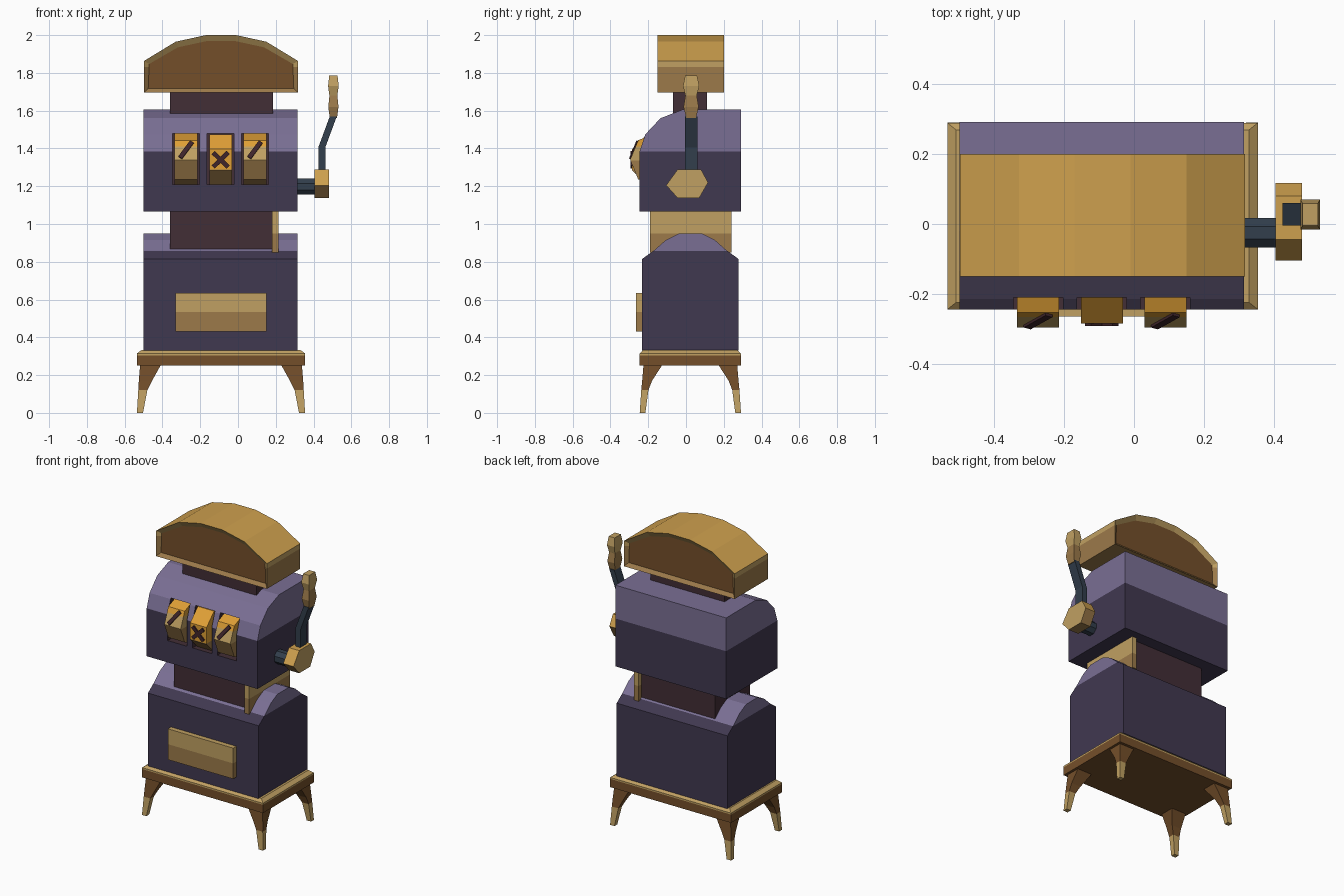
import bpy, bmesh, math
from mathutils import Vector, Matrix

if "Cube" in bpy.data.objects:
    bpy.data.objects.remove(bpy.data.objects["Cube"])

CX, CY = -0.09, 0.023          # centre of the cabinet


def mat(name, r, g, b):
    m = bpy.data.materials.new(name)
    lin = [(c / 255 / 12.92) if c < 11 else ((c / 255 + 0.055) / 1.055) ** 2.4 for c in (r, g, b)]
    m.diffuse_color = (*lin, 1)
    m.use_nodes = True
    m.node_tree.nodes["Principled BSDF"].inputs["Base Color"].default_value = m.diffuse_color
    return m


LILAC = mat("light_purple", 122, 111, 148)
PURPLE = mat("dark_purple", 64, 56, 80)
MAROON = mat("dark_maroon", 66, 46, 54)
TAN = mat("tan_gold", 192, 160, 98)
OCHRE = mat("dark_gold", 156, 122, 74)
GOLD = mat("gold", 206, 160, 78)
ORANGE = mat("orange_gold", 224, 160, 54)
BROWN = mat("brown", 116, 79, 42)
STEEL = mat("steel", 50, 62, 76)
PLUM = mat("plum_mark", 62, 36, 42)


def finish(name, bm, mats, cuts=(), rule=None):
    """Slice at heights, colour the bands bottom to top (or by rule), make the object."""
    for z in cuts:
        bmesh.ops.bisect_plane(bm, geom=bm.verts[:] + bm.edges[:] + bm.faces[:],
                               plane_co=(0, 0, z), plane_no=(0, 0, 1))
    bmesh.ops.recalc_face_normals(bm, faces=bm.faces)
    bm.normal_update()
    for f in bm.faces:
        c = f.calc_center_median()
        f.material_index = rule(c, f.normal) if rule else sum(c.z > z for z in cuts)
    me = bpy.data.meshes.new(name)
    bm.to_mesh(me)
    bm.free()
    for m in mats:
        me.materials.append(m)
    ob = bpy.data.objects.new(name, me)
    bpy.context.collection.objects.link(ob)
    return ob


def prism(pts, axis, lo, hi):
    """Extrude a profile: (y,z) along x, or (x,z) along y."""
    bm = bmesh.new()
    put = (lambda p, t: (t, p[0], p[1])) if axis == "x" else (lambda p, t: (p[0], t, p[1]))
    a = [bm.verts.new(put(p, lo)) for p in pts]
    b = [bm.verts.new(put(p, hi)) for p in pts]
    bm.faces.new(a)
    bm.faces.new(b)
    n = len(pts)
    for i in range(n):
        j = (i + 1) % n
        bm.faces.new((a[i], a[j], b[j], b[i]))
    return bm


def loft(rings):
    """Stack rectangular sections (x0, x1, y0, y1, z)."""
    bm = bmesh.new()
    vs = [[bm.verts.new(p) for p in ((a, c, z), (b, c, z), (b, d, z), (a, d, z))]
          for a, b, c, d, z in rings]
    for r, s in zip(vs, vs[1:]):
        for i in range(4):
            bm.faces.new((r[i], r[(i + 1) % 4], s[(i + 1) % 4], s[i]))
    bm.faces.new(vs[0])
    bm.faces.new(vs[-1])
    return bm


def box(x0, x1, y0, y1, z0, z1):
    return loft([(x0, x1, y0, y1, z0), (x0, x1, y0, y1, z1)])


# Four splayed legs
for sx, nx in ((-1, "left"), (1, "right")):
    for sy, ny in ((-1, "front"), (1, "back")):
        rings = [(0.445, 0.413, 0.268, 0.238, 0), (0.438, 0.39, 0.26, 0.222, 0.12),
                 (0.435, 0.365, 0.255, 0.203, 0.17), (0.428, 0.318, 0.248, 0.148, 0.255)]
        bm = loft([(CX + sx * a, CX + sx * b, CY + sy * c, CY + sy * d, z) for a, b, c, d, z in rings])
        finish(f"{ny}_{nx}_leg", bm, [TAN, BROWN], [0.121])

# Base slab with chamfered top
finish("base_slab", loft([(-0.535, 0.355, -0.245, 0.29, 0.25), (-0.535, 0.355, -0.245, 0.29, 0.315),
                          (-0.51, 0.33, -0.225, 0.27, 0.333)]), [BROWN, TAN], [0.305])

# Lower cabinet with arched lid
half = [(0.255, 0.33), (0.255, 0.815), (0.19, 0.862), (0.13, 0.915), (0.06, 0.95)]
arch = [(CY - y, z) for y, z in half] + [(CY + y, z) for y, z in reversed(half)]
finish("lower_cabinet", prism(arch, "x", -0.5, 0.315), [PURPLE, LILAC], [0.857])
finish("front_plate", box(-0.33, 0.15, -0.265, -0.22, 0.43, 0.635), [OCHRE, TAN], [0.533])

# Waist with gold side panel
finish("waist", box(-0.36, 0.18, -0.16, 0.21, 0.8, 1.08), [MAROON])
finish("waist_side_panel", box(0.18, 0.215, -0.19, 0.24, 0.848, 1.075), [OCHRE, TAN], [0.95])

# Upper cabinet, rounded at the front top
prof = [(0.292, 1.065), (-0.245, 1.065), (-0.245, 1.385)]
prof += [(-0.245, 1.385), (-0.215, 1.475), (-0.135, 1.56), (-0.02, 1.605), (0.292, 1.605)][1:]
body = finish("upper_cabinet", prism(prof, "x", -0.5, 0.315), [PURPLE, LILAC, MAROON], [1.383])

# Reel windows cut into the front
REELS = (-0.275, -0.092, 0.09)
cut_bm = bmesh.new()
for x in REELS:
    m = Matrix.Translation((x, -0.25, 1.345)) @ Matrix.Diagonal((0.142, 0.2, 0.27, 1))
    bmesh.ops.create_cube(cut_bm, size=1, matrix=m)
cutter = finish("window_cutter", cut_bm, [PURPLE, LILAC, MAROON], rule=lambda c, n: 2)
cutter.hide_render = True
mod = body.modifiers.new("windows", "BOOLEAN")
mod.object, mod.operation, mod.solver = cutter, "DIFFERENCE", "EXACT"
bpy.context.view_layer.objects.active = body
bpy.ops.object.modifier_apply(modifier="windows")
bpy.data.objects.remove(cutter)

# Eight-sided reels with raised bar marks
RY, RZ, R = -0.15, 1.34, 0.146
for i, x in enumerate(REELS):
    mid = i == 1
    turn = math.pi / 8 if mid else 0
    pts = [(RY - R * math.cos(turn + k * math.pi / 4), RZ + R * math.sin(turn + k * math.pi / 4))
           for k in range(8)]
    finish(f"reel_{i + 1}", prism(pts, "x", x - 0.06, x + 0.06), [OCHRE, ORANGE] if mid else [OCHRE, TAN, ORANGE],
           [1.288] if mid else [1.335, 1.41])
    tilt = 0 if mid else -math.pi / 8
    bm = bmesh.new()
    for a in ((0.8, -0.8) if mid else (0.6,)):
        m = (Matrix.Translation((x, RY, RZ)) @ Matrix.Rotation(tilt, 4, "X")
             @ Matrix.Translation((0, -R * math.cos(math.pi / 8) - 0.002, 0))
             @ Matrix.Rotation(a, 4, "Y") @ Matrix.Diagonal((0.024, 0.012, 0.11, 1)))
        bmesh.ops.create_cube(bm, size=1, matrix=m)
    finish(f"reel_mark_{i + 1}", bm, [PLUM])

# Neck and arched crown with recessed front and back
finish("neck", box(-0.36, 0.185, -0.07, 0.11, 1.58, 1.72), [MAROON])
half = [(0.408, 1.695), (0.408, 1.863), (0.24, 1.965), (0.08, 2.0)]
bm = prism([(CX - x, z) for x, z in half] + [(CX + x, z) for x, z in reversed(half)], "y", -0.15, 0.2)
bmesh.ops.recalc_face_normals(bm, faces=bm.faces)
bm.normal_update()
ends = [f for f in bm.faces if abs(f.normal.y) > 0.9]
bmesh.ops.inset_individual(bm, faces=ends, thickness=0.032, depth=-0.02)


def crown_rule(c, n):
    if abs(n.y) > 0.9 and abs(c.y - 0.025) < 0.165:
        return 0
    if n.z > 0.8 and c.z > 1.9:
        return 3
    return 2 if c.z > 1.83 or abs(n.y) > 0.9 else 1


finish("crown", bm, [BROWN, OCHRE, TAN, GOLD], [1.83], crown_rule)

# Lever: axle, hub, bent arm and grip
axle = [(-0.025 + 0.046 * math.cos(k * math.pi / 4 + math.pi / 8),
         1.198 + 0.046 * math.sin(k * math.pi / 4 + math.pi / 8)) for k in range(8)]
finish("lever_axle", prism(axle, "x", 0.3, 0.42), [STEEL])
hub = [(-0.105, 1.205), (-0.045, 1.288), (0.08, 1.288), (0.117, 1.22), (0.07, 1.138), (-0.045, 1.138)]
finish("lever_hub", prism(hub, "x", 0.406, 0.482), [OCHRE, TAN, GOLD], rule=lambda c, n:
       1 if abs(n.x) > 0.9 else (2 if n.z > 0 else 0))
finish("lever_arm", loft([(0.425, 0.462, -0.005, 0.06, 1.25), (0.425, 0.462, -0.005, 0.06, 1.405),
                          (0.486, 0.523, -0.005, 0.06, 1.57)]), [STEEL])
grip = [(0.019, 0.026, 1.56), (0.027, 0.04, 1.62), (0.021, 0.03, 1.68),
        (0.028, 0.043, 1.73), (0.022, 0.032, 1.785)]
finish("lever_grip", loft([(0.505 - a, 0.505 + a, 0.027 - b, 0.027 + b, z) for a, b, z in grip]),
       [OCHRE, TAN], [1.681])
